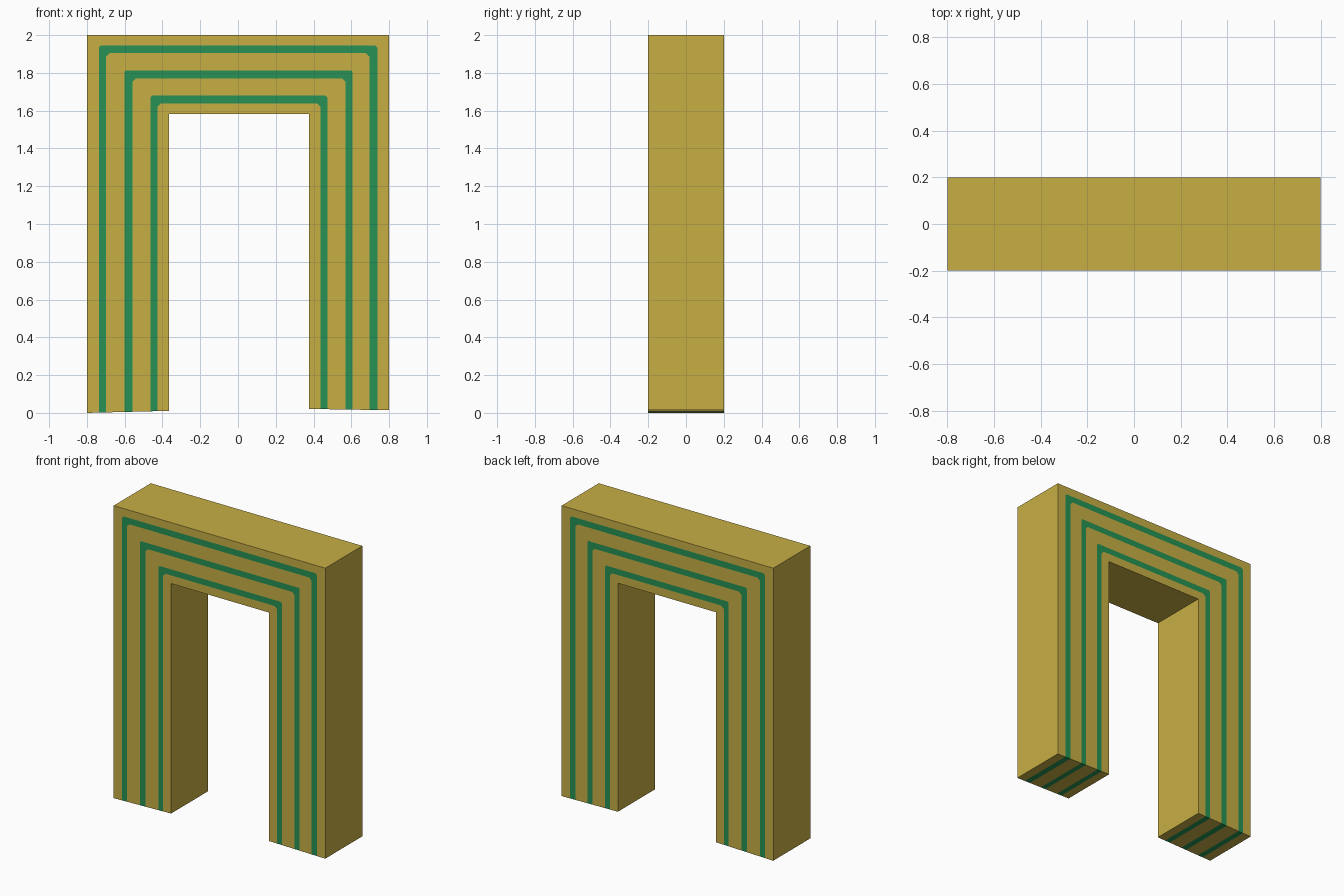
import bpy, bmesh

if "Cube" in bpy.data.objects:
    bpy.data.objects.remove(bpy.data.objects["Cube"])

HALF_DEPTH = 0.2


def material(name, rgb):
    m = bpy.data.materials.new(name)
    m.diffuse_color = (*rgb, 1)
    m.use_nodes = True
    m.node_tree.nodes["Principled BSDF"].inputs["Base Color"].default_value = m.diffuse_color
    return m


# Nested arch outlines, outside to inside: left x, right x, top z, corner cut
OUTLINES = [
    (-0.80, 0.80, 2.0, 0),
    (-0.737, 0.738, 1.946, 0.012),
    (-0.699, 0.696, 1.904, 0.018),
    (-0.600, 0.605, 1.812, 0.006),
    (-0.559, 0.568, 1.771, 0.018),
    (-0.463, 0.473, 1.680, 0.010),
    (-0.426, 0.436, 1.639, 0.018),
    (-0.366, 0.375, 1.583, 0),
]


def foot(x):
    # Feet are trimmed very slightly off level
    return (x + 0.8) * 0.025 if x < 0 else 0.021 - (x - 0.375) * 0.016


def outline(l, r, t, c):
    return [(l, foot(l)), (l, t - c), (l + c, t), (r - c, t), (r, t - c), (r, foot(r))]


bm = bmesh.new()
cache = {}


def vert(p, y):
    key = (round(p[0], 5), y, round(p[1], 5))
    if key not in cache:
        cache[key] = bm.verts.new(key)
    return cache[key]


def face(corners, mat):
    vs = list(dict.fromkeys(vert(p, y) for p, y in corners))
    if len(vs) > 2:
        bm.faces.new(vs).material_index = mat


loops = [outline(*o) for o in OUTLINES]
F, B = -HALF_DEPTH, HALF_DEPTH

# Front and back bands, alternating colour, plus striped undersides of the feet
for i, (a, b) in enumerate(zip(loops, loops[1:])):
    for k in range(5):
        for y in (F, B):
            face([(a[k], y), (a[k + 1], y), (b[k + 1], y), (b[k], y)], i % 2)
    for k in (0, 5):
        face([(a[k], F), (b[k], F), (b[k], B), (a[k], B)], i % 2)

# Outer and inner walls
for loop in (loops[0], loops[-1]):
    for p, q in zip(loop, loop[1:]):
        face([(p, F), (q, F), (q, B), (p, B)], 0)

bmesh.ops.recalc_face_normals(bm, faces=bm.faces)
mesh = bpy.data.meshes.new("striped_arch")
bm.to_mesh(mesh)
bm.free()
mesh.materials.append(material("gold", (0.58, 0.43, 0.06)))
mesh.materials.append(material("green", (0.02, 0.29, 0.09)))
bpy.context.collection.objects.link(bpy.data.objects.new("striped_arch", mesh))
